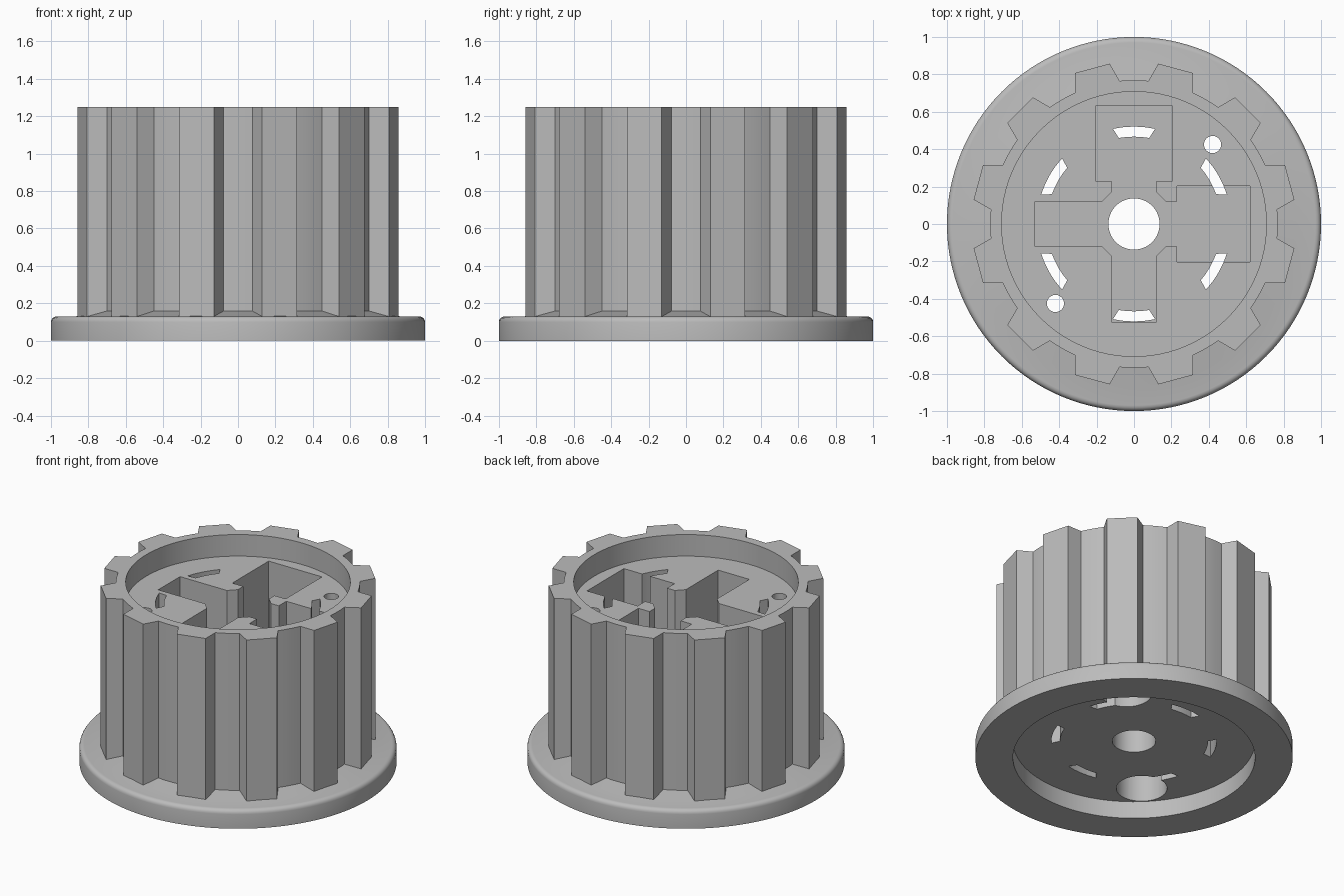
import bpy, bmesh, math
from math import sin, cos, radians, pi

cube = bpy.data.objects.get("Cube")
if cube:
    bpy.data.objects.remove(cube, do_unlink=True)

grey = bpy.data.materials.new("plain_grey")
grey.use_nodes = True
colour = (0.5, 0.5, 0.5, 1)
grey.diffuse_color = colour
grey.node_tree.nodes["Principled BSDF"].inputs["Base Color"].default_value = colour


def polar(r, deg):
    return (r * cos(radians(deg)), r * sin(radians(deg)))


def finish(name, bm):
    bmesh.ops.recalc_face_normals(bm, faces=bm.faces)
    mesh = bpy.data.meshes.new(name)
    bm.to_mesh(mesh)
    bm.free()
    mesh.materials.append(grey)
    ob = bpy.data.objects.new(name, mesh)
    bpy.context.collection.objects.link(ob)
    return ob


def prism(name, outline, z0, z1):
    """Extrude a flat outline between two heights."""
    bm = bmesh.new()
    face = bm.faces.new([bm.verts.new((x, y, z0)) for x, y in outline])
    ext = bmesh.ops.extrude_face_region(bm, geom=[face])
    verts = [g for g in ext["geom"] if isinstance(g, bmesh.types.BMVert)]
    bmesh.ops.translate(bm, verts=verts, vec=(0, 0, z1 - z0))
    return finish(name, bm)


def circle(r, centre=(0, 0), n=48):
    return [(centre[0] + r * cos(2 * pi * i / n), centre[1] + r * sin(2 * pi * i / n))
            for i in range(n)]


def lathe(name, profile, n=128):
    """Revolve a closed (radius, height) profile around z."""
    bm = bmesh.new()
    rings = [[bm.verts.new((r * cos(2 * pi * i / n), r * sin(2 * pi * i / n), z))
              for r, z in profile] for i in range(n)]
    m = len(profile)
    for i in range(n):
        a, b = rings[i], rings[(i + 1) % n]
        for j in range(m):
            k = (j + 1) % m
            bm.faces.new((a[j], b[j], b[k], a[k]))
    return finish(name, bm)


def activate(ob):
    bpy.ops.object.select_all(action="DESELECT")
    bpy.context.view_layer.objects.active = ob
    ob.select_set(True)


def cut(target, outline, z0, z1):
    cutter = prism("cutter", outline, z0, z1)
    mod = target.modifiers.new("cut", "BOOLEAN")
    mod.operation, mod.solver, mod.object = "DIFFERENCE", "EXACT", cutter
    activate(target)
    bpy.ops.object.modifier_apply(modifier=mod.name)
    bpy.data.objects.remove(cutter, do_unlink=True)


WEB, FLOOR, RECESS, TOP = 0.12, 0.3, 1.10, 1.25

# Toothed hub: twelve teeth with curved gap floors
outline = []
for i in range(12):
    a = 30 * i
    outline += [polar(0.769, a + d) for d in (-5.75, -2, 2, 5.75)]
    outline += [polar(0.867, a + 8.6), polar(0.867, a + 21.4)]
hub = prism("toothed_hub", outline, WEB, TOP)

# Round recess in the top
cut(hub, circle(0.708, n=96), RECESS, TOP + 0.1)

# Cross pocket: two wide arms, two narrow arms, chamfered inner corners
n, c = 0.12, 0.17
pocket = [(n, c), (n, 0.23), (0.205, 0.23), (0.205, 0.63), (-0.205, 0.63), (-0.205, 0.23),
          (-n, 0.23), (-n, c), (-c, n), (-0.53, n), (-0.53, -n), (-c, -n),
          (-n, -c), (-n, -0.525), (n, -0.525), (n, -c), (c, -n), (0.23, -n),
          (0.23, -0.203), (0.62, -0.203), (0.62, 0.203), (0.23, 0.203), (0.23, n), (c, n)]
cut(hub, pocket, FLOOR, TOP)

# Axle hole, and two pin holes widened from below
cut(hub, circle(0.137, n=64), 0, TOP)
for s in (1, -1):
    pin = (0.42 * s, 0.425 * s)
    cut(hub, circle(0.046, pin, 32), 0, TOP)
    cut(hub, circle(0.16, pin), 0, 0.8)

# Six curved slots
for i in range(6):
    a = 30 + 60 * i
    outer = [polar(0.521, a + d) for d in (-12.5, -6, 0, 6, 12.5)]
    inner = [polar(0.467, a + d) for d in (10, 5, 0, -5, -10)]
    cut(hub, outer + inner, 0, TOP)

# Base flange: rounded rim, and a shallow ramp up to the gaps
rim = [(0.97 + 0.03 * cos(t * pi / 8), 0.10 + 0.03 * sin(t * pi / 8)) for t in range(5)]
flange = lathe("base_flange", [(0.763, 0), (1, 0)] + rim + [(0.865, 0.13), (0.765, 0.16), (0.763, 0.16)])

for ob in (hub, flange):
    activate(ob)
    bpy.ops.object.shade_smooth_by_angle(angle=radians(25))
